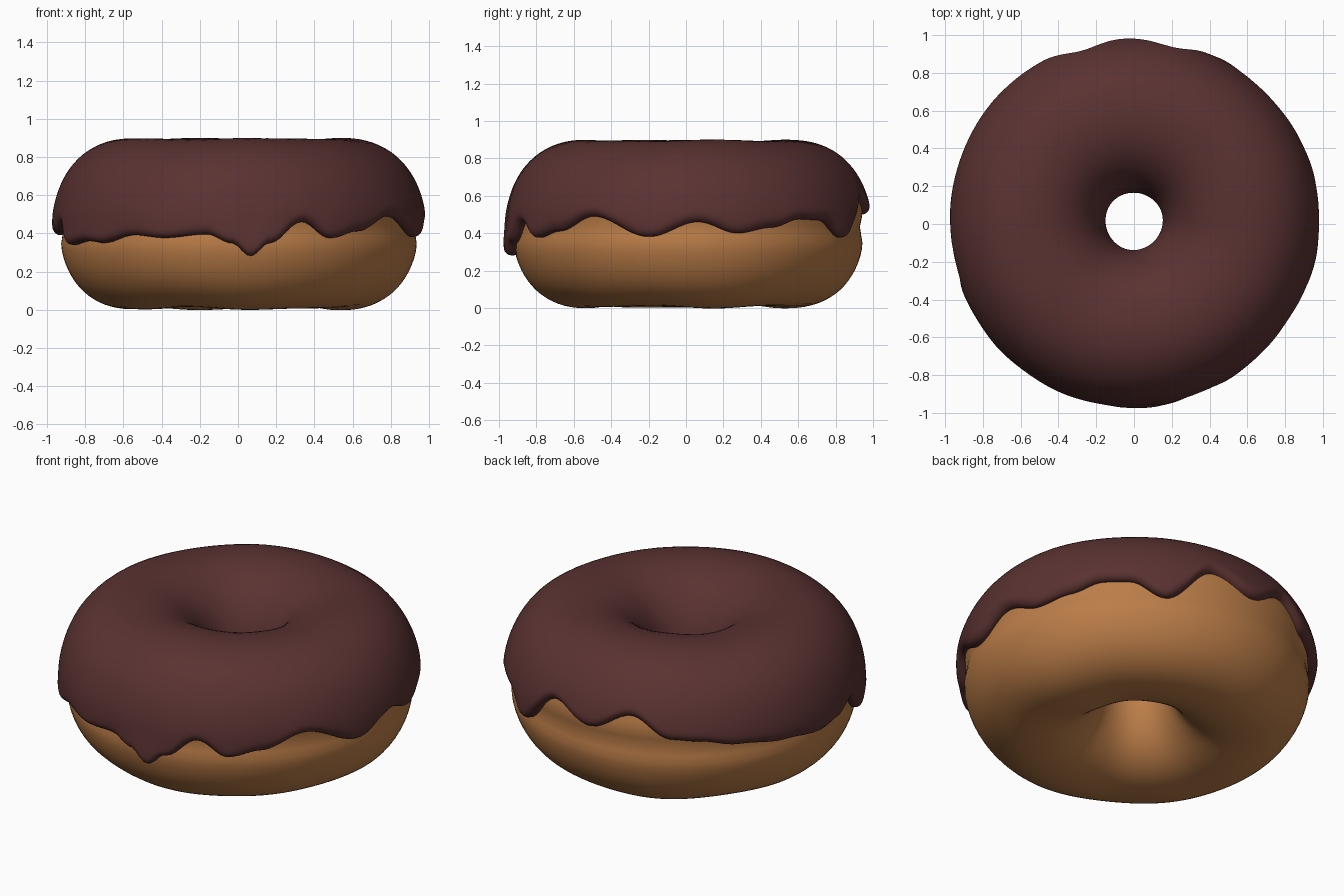
import bpy, bmesh, math

if "Cube" in bpy.data.objects:
    bpy.data.objects.remove(bpy.data.objects["Cube"])

R, RM, ZC, RZ, N = 0.555, 0.385, 0.434, 0.428, 2.2   # ring radius, tube half sizes, squareness
CY = 0.015                                            # slight shift toward the back

# lower rim of the icing: angle (degrees) -> height
RIM = [(3, .46), (16, .40), (28, .43), (39, .475), (48, .47), (60, .375), (77, .58),
       (92, .50), (107, .60), (121, .49), (130, .48), (143, .445), (160, .415), (175, .39),
       (185, .405), (195, .45), (203, .34), (214, .36), (222, .35), (235, .39), (246, .375),
       (260, .395), (268, .35), (274, .285), (280, .35), (291, .46), (301, .375),
       (312, .41), (327, .49), (347, .38)]


def rim_height(deg):
    pts = [(RIM[-1][0] - 360, RIM[-1][1])] + RIM + [(RIM[0][0] + 360, RIM[0][1])]
    deg = (deg - 3) % 360 + 3
    for (a, za), (b, zb) in zip(pts, pts[1:]):
        if a <= deg <= b:
            f = (deg - a) / (b - a)
            return za + (zb - za) * (0.5 - 0.5 * math.cos(math.pi * f))


def spow(v, e):
    return math.copysign(abs(v) ** e, v)


def section(t, a):
    """Point (radius, height) on the dough at tube angle t, ring angle a."""
    c, s = math.cos(t), math.sin(t)
    r = R + RM * spow(c, 2 / N)
    z = ZC + RZ * spow(s, 2 / N)
    if c > 0:   # soft waist and lumps on the outside
        r -= 0.022 * math.exp(-((z - 0.43) / 0.06) ** 2)
        r += c * 0.006 * math.sin(3 * a + 1)
    z += 0.006 * s * (math.sin(4 * a + 0.5) + 0.5 * math.sin(7 * a)) * (1 if s < 0 else 0.5)
    return r, z


def tube_angle(z):
    v = (z - ZC) / RZ
    return math.asin(spow(v, N / 2))


def ring_mesh(name, rings, mat):
    """Join closed cross-sections round the ring into one smooth mesh."""
    bm = bmesh.new()
    rows = []
    for i, sec in enumerate(rings):
        a = 2 * math.pi * i / len(rings)
        rows.append([bm.verts.new((r * math.cos(a), r * math.sin(a) + CY, z)) for r, z in sec])
    n, m = len(rows), len(rows[0])
    for i in range(n):
        p, q = rows[i], rows[(i + 1) % n]
        for j in range(m):
            k = (j + 1) % m
            bm.faces.new((p[j], q[j], q[k], p[k]))
    bmesh.ops.recalc_face_normals(bm, faces=bm.faces)
    me = bpy.data.meshes.new(name)
    bm.to_mesh(me)
    bm.free()
    for f in me.polygons:
        f.use_smooth = True
    me.materials.append(mat)
    ob = bpy.data.objects.new(name, me)
    bpy.context.collection.objects.link(ob)
    return ob


def material(name, col):
    m = bpy.data.materials.new(name)
    m.diffuse_color = (*col, 1)
    m.use_nodes = True
    m.node_tree.nodes["Principled BSDF"].inputs["Base Color"].default_value = m.diffuse_color
    return m


golden = material("golden dough", (0.50, 0.205, 0.065))
chocolate = material("chocolate icing", (0.102, 0.032, 0.031))

# dough ring
SEG = 120
ring_mesh("dough", [[section(2 * math.pi * j / 72, 2 * math.pi * i / SEG) for j in range(72)]
                    for i in range(SEG)], golden)


# icing shell: rounded lip, dripping outside, wavy edge inside the hole
def icing_section(a):
    edge = rim_height(math.degrees(a))
    t0 = tube_angle(edge)
    t1 = math.pi - tube_angle(0.43 + 0.03 * math.sin(3 * a + 0.6))
    low = max(0, 0.42 - edge)
    M = 56
    outer, inner = [], []
    for j in range(M + 1):
        u = 0.5 - 0.5 * math.cos(math.pi * j / M)
        t = t0 + (t1 - t0) * u
        r, z = section(t, a)
        c, s = math.cos(t), math.sin(t)
        if c > 0:   # icing bridges over the waist
            r += 0.018 * math.exp(-((z - 0.43) / 0.06) ** 2)
        d = min(t - t0, t1 - t)
        lip = math.sqrt(max(0, 1 - (1 - min(1, d / 0.10)) ** 2))
        thick = 0.034 if c > 0 else 0.034 - 0.014 * abs(c)
        if c > 0:   # thicker bead at the drips
            thick += (0.006 + 0.15 * low) * math.exp(-((t - t0) / 0.3) ** 2)
        h = -0.004 + (thick + 0.004) * lip
        outer.append((r + h * c, z + h * s))
        if 0 < j < M:
            inner.append((r - 0.012 * c, z - 0.012 * s))
    return outer + inner[::-1]


ring_mesh("icing", [icing_section(2 * math.pi * i / 240) for i in range(240)], chocolate)
